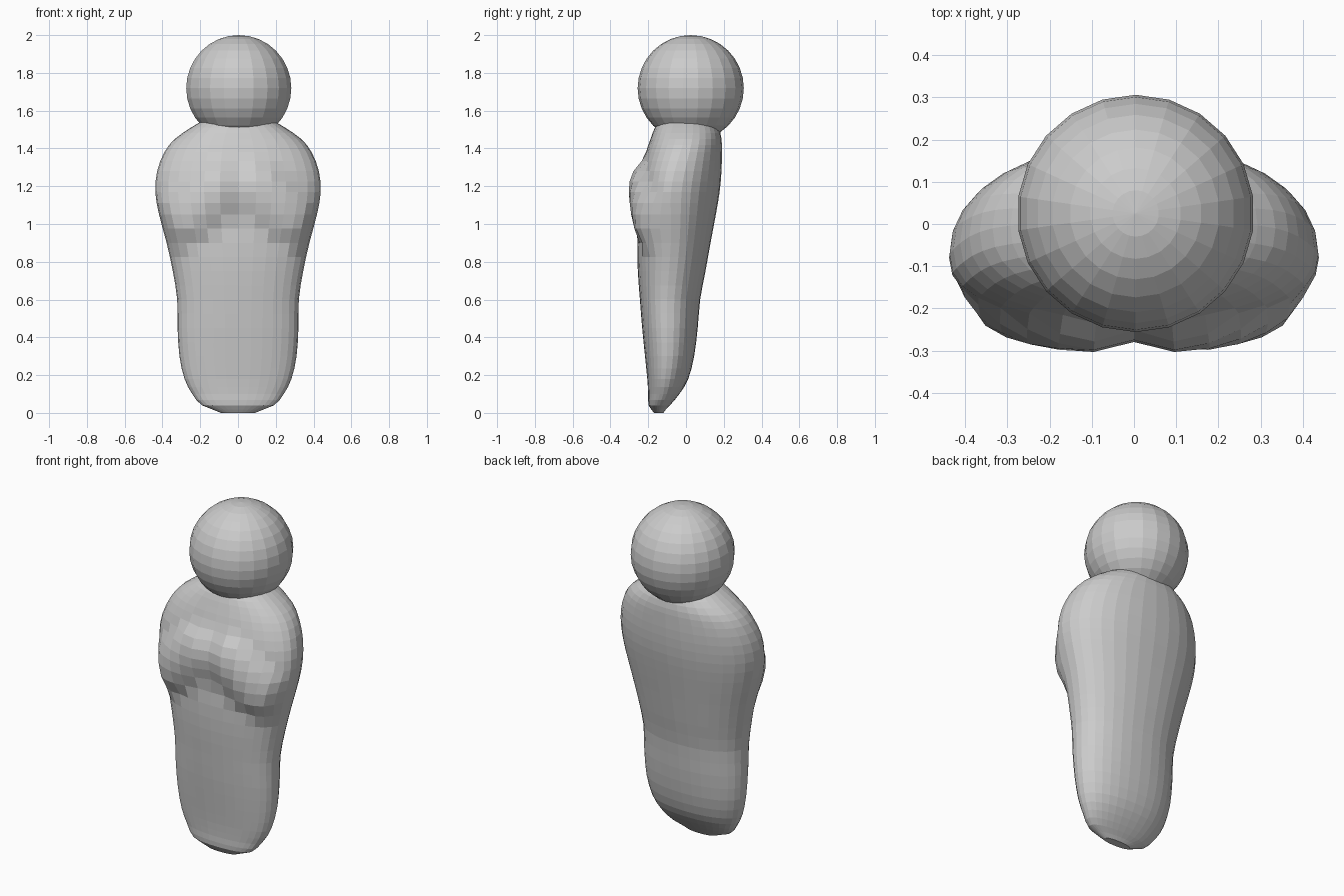
import bpy, bmesh
from math import sin, cos, pi
from mathutils import Vector

if "Cube" in bpy.data.objects:
    bpy.data.objects.remove(bpy.data.objects["Cube"])

# Body profile: z, half width, front y, back y, y of widest point
PROFILE = [
    (0.005, 0.09, -0.17, -0.12, -0.145),
    (0.04, 0.19, -0.198, -0.085, -0.14),
    (0.10, 0.242, -0.20, -0.035, -0.12),
    (0.18, 0.283, -0.205, 0.012, -0.11),
    (0.30, 0.31, -0.217, 0.043, -0.10),
    (0.45, 0.32, -0.232, 0.062, -0.10),
    (0.60, 0.322, -0.244, 0.075, -0.10),
    (0.75, 0.345, -0.255, 0.103, -0.09),
    (0.90, 0.378, -0.258, 0.13, -0.08),
    (1.05, 0.418, -0.25, 0.158, -0.08),
    (1.17, 0.438, -0.245, 0.178, -0.08),
    (1.28, 0.428, -0.237, 0.188, -0.06),
    (1.38, 0.39, -0.212, 0.19, -0.03),
    (1.45, 0.335, -0.188, 0.188, -0.01),
    (1.51, 0.25, -0.165, 0.172, 0.0),
    (1.545, 0.19, -0.14, 0.14, 0.0),
]
SEGMENTS = 32
STEPS = 2


def spline(p0, p1, p2, p3, t):
    return [0.5 * (2 * b + (c - a) * t + (2 * a - 5 * b + 4 * c - d) * t * t
                   + (3 * b - a - 3 * c + d) * t ** 3)
            for a, b, c, d in zip(p0, p1, p2, p3)]


def power(v, e):
    return (abs(v) ** e) * (1 if v >= 0 else -1)


def arm_bulge(x, z):
    # Height of the folded sleeve above the robe front
    a, b = Vector((0.31, 1.03)), Vector((0.11, 1.19))
    p = Vector((abs(x), z))
    d = b - a
    t = max(0, min(1, (p - a).dot(d) / d.length_squared))
    r = (p - a - d * t).length / 0.155
    return 0.062 * (1 - r * r) ** 0.8 if r < 1 else 0.0


def make_object(name, bm):
    bmesh.ops.recalc_face_normals(bm, faces=bm.faces)
    mesh = bpy.data.meshes.new(name)
    bm.to_mesh(mesh)
    bm.free()
    obj = bpy.data.objects.new(name, mesh)
    bpy.context.collection.objects.link(obj)
    return obj


# Robed body with folded arms, lofted through the profile
sections = []
last = len(PROFILE) - 1
for i in range(last):
    pts = [PROFILE[max(0, min(last, i + k))] for k in (-1, 0, 1, 2)]
    sections += [spline(*pts, s / STEPS) for s in range(STEPS)]
sections.append(PROFILE[-1])

bm = bmesh.new()
rings = []
for z, w, front, back, mid in sections:
    ring = []
    for k in range(SEGMENTS):
        a = 2 * pi * k / SEGMENTS
        x = w * power(cos(a), 0.93)
        s = sin(a)
        if s >= 0:
            y = mid + (back - mid) * power(s, 0.93)
        else:
            y = mid + (mid - front) * power(s, 0.85)
            y -= arm_bulge(x, z) * min(1, -s * 1.8)
        ring.append(bm.verts.new((x, y, z)))
    rings.append(ring)
for lo, hi in zip(rings, rings[1:]):
    for k in range(SEGMENTS):
        n = (k + 1) % SEGMENTS
        bm.faces.new((lo[k], lo[n], hi[n], hi[k]))
bm.faces.new(rings[0][::-1])
bm.faces.new(rings[-1])
bmesh.ops.translate(bm, verts=rings[0], vec=(0, 0, -0.005))
make_object("robed_body", bm)

# Head
bm = bmesh.new()
bmesh.ops.create_uvsphere(bm, u_segments=22, v_segments=16, radius=0.281)
bmesh.ops.translate(bm, verts=bm.verts, vec=(0.004, 0.025, 1.719))
make_object("head", bm)
